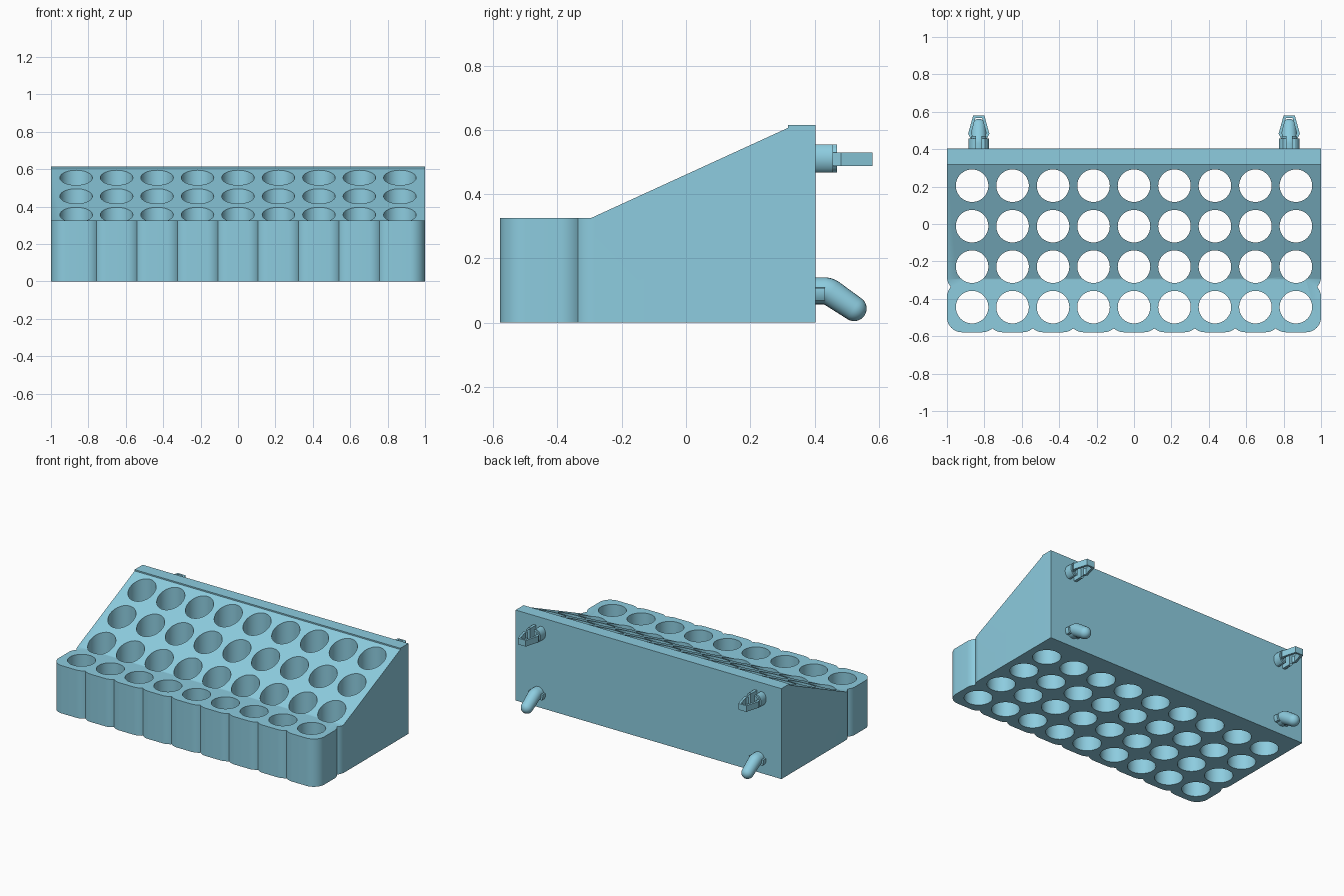
import bpy, bmesh
from math import sin, cos, pi, radians, asin, degrees
from mathutils import Vector

if "Cube" in bpy.data.objects:
    bpy.data.objects.remove(bpy.data.objects["Cube"])

PITCH, HALF, R = 0.2164, 0.1344, 0.08
COLS = [(i - 4) * PITCH for i in range(9)]
ROWS = [-0.4445 + j * PITCH for j in range(4)]
BACK = 0.403
teal = bpy.data.materials.new("teal_plastic")
teal.diffuse_color = (0.266, 0.605, 0.74, 1)
teal.use_nodes = True
teal.node_tree.nodes["Principled BSDF"].inputs["Base Color"].default_value = teal.diffuse_color


def finish(name, bm):
    bmesh.ops.recalc_face_normals(bm, faces=bm.faces[:])
    me = bpy.data.meshes.new(name)
    bm.to_mesh(me)
    bm.free()
    me.materials.append(teal)
    ob = bpy.data.objects.new(name, me)
    bpy.context.collection.objects.link(ob)
    return ob


def add_prism(bm, pts, place, a, b):
    """Extrude a 2D outline between a and b; place maps (u, v, w) to xyz."""
    lo = [bm.verts.new(place(u, v, a)) for u, v in pts]
    hi = [bm.verts.new(place(u, v, b)) for u, v in pts]
    bm.faces.new(lo)
    bm.faces.new(hi[::-1])
    n = len(pts)
    for i in range(n):
        j = (i + 1) % n
        bm.faces.new((lo[i], lo[j], hi[j], hi[i]))


def smooth(ob):
    bpy.ops.object.select_all(action='DESELECT')
    ob.select_set(True)
    bpy.context.view_layer.objects.active = ob
    bpy.ops.object.shade_smooth_by_angle(angle=radians(30))


def arc(cx, cy, r, a0, a1, n):
    return [(cx + r * cos(radians(a0 + (a1 - a0) * i / n)),
             cy + r * sin(radians(a0 + (a1 - a0) * i / n))) for i in range(n + 1)]


# Rack footprint: merged rounded cells along the front, one notch on each side
k = HALF - R
cut = degrees(asin((PITCH / 2 - k) / R))
y0, y1 = ROWS[0], ROWS[1]
right = []
for c in COLS[4:]:
    if c != COLS[4]:
        right += arc(c - k, y0 - k, R, 270 - cut, 270, 6)
    if c != COLS[8]:
        right += arc(c + k, y0 - k, R, 270, 270 + cut, 6)[:-1]
right += arc(COLS[8] + k, y0 - k, R, 270, 360, 12)
right += arc(COLS[8] + k, y0 + k, R, 0, cut, 6)[:-1]
right += arc(COLS[8] + k, y1 - k, R, -cut, 0, 6)
right += [(COLS[8] + HALF, BACK)]
outline = right + [(-x, y) for x, y in reversed(right)]

bm = bmesh.new()
add_prism(bm, outline, lambda u, v, w: (u, v, w), 0, 0.8)
rack = finish("rack_body", bm)

# Sloped side profile that trims the top of the rack
bm = bmesh.new()
trim = [(-0.7, 0.325), (-0.297, 0.325), (0.317, 0.606), (0.317, 0.615), (0.6, 0.615),
        (0.6, 1.0), (-0.7, 1.0)]
add_prism(bm, trim, lambda u, v, w: (w, u, v), -1.2, 1.2)
top_cutter = finish("top_cutter", bm)

# Grid of through holes
bm = bmesh.new()
for x in COLS:
    for y in ROWS:
        add_prism(bm, arc(x, y, 0.087, 0, 352.5, 47), lambda u, v, w: (u, v, w), -0.1, 0.9)
hole_cutter = finish("hole_cutter", bm)

for cutter in (top_cutter, hole_cutter):
    mod = rack.modifiers.new(cutter.name, 'BOOLEAN')
    mod.operation = 'DIFFERENCE'
    mod.solver = 'EXACT'
    mod.object = cutter
    cutter.hide_render = True
dg = bpy.context.evaluated_depsgraph_get()
baked = bpy.data.meshes.new_from_object(rack.evaluated_get(dg))
rack.modifiers.clear()
rack.data = baked
for cutter in (top_cutter, hole_cutter):
    bpy.data.objects.remove(cutter)
smooth(rack)


# Upper snap clip: split round base and a hollow barbed head
def snap_clip(name, x):
    z = 0.511
    bm = bmesh.new()
    for s in (-1, 1):
        for r, h, a, b in ((0.056, 0.044, 0.39, 0.458), (0.044, 0.044, 0.45, 0.470)):
            side = [(u, max(-h, min(h, v))) for u, v in arc(0, 0, r, -66, 66, 12)]
            d = [(0.015, -h)] + side + [(0.015, h)]
            add_prism(bm, d, lambda u, v, w: (x + s * u, w, z + v), a, b)
    half = [(0.030, 0.58), (0.057, 0.482), (0.04, 0.45), (0.022, 0.45),
            (0.040, 0.485), (0.018, 0.567)]
    head = half + [(-u, v) for u, v in reversed(half)]
    add_prism(bm, head, lambda u, v, w: (x + u, v, w), z - 0.024, z + 0.018)
    smooth(finish(name, bm))


# Lower peg: round bar bent downward with a domed tip
def bent_peg(name, x):
    bend, r = -32, 0.042
    y, z = 0.43, 0.099
    path = [(0.39, z, 0, r), (y, z, 0, r)]
    for i in range(1, 7):
        a = bend * i / 6
        path.append((y + 0.04 * sin(radians(-a)), z - 0.04 * (1 - cos(radians(a))), a, r))
    ey, ez, tip_r = 0.523, 0.044, 0.039
    for i in range(9):
        t = radians(i * 10.9)
        d = tip_r * sin(t)
        path.append((ey + d * cos(radians(bend)), ez + d * sin(radians(bend)), bend,
                     tip_r * cos(t)))
    bm = bmesh.new()
    rings = []
    for py, pz, a, rad in path:
        up = Vector((0, -sin(radians(a)), cos(radians(a))))
        rings.append([bm.verts.new(Vector((x, py, pz)) + rad * (
            Vector((1, 0, 0)) * cos(2 * pi * i / 24) + up * sin(2 * pi * i / 24)))
            for i in range(24)])
    for p, q in zip(rings, rings[1:]):
        for i in range(24):
            j = (i + 1) % 24
            bm.faces.new((p[i], p[j], q[j], q[i]))
    bm.faces.new(rings[0])
    bm.faces.new(rings[-1])
    # Side flanges that grip the hole behind the bend
    for s in (-1, 1):
        d = [(0.02, -0.03)] + arc(0, 0, 0.055, -33, 10, 6) + [(0.02, 0.01)]
        add_prism(bm, d, lambda u, v, w: (x + s * u, w, z + v), 0.39, 0.432)
    smooth(finish(name, bm))


for side, x in (("left", -0.83), ("right", 0.83)):
    snap_clip("snap_clip_" + side, x)
    bent_peg("bent_peg_" + side, x)
